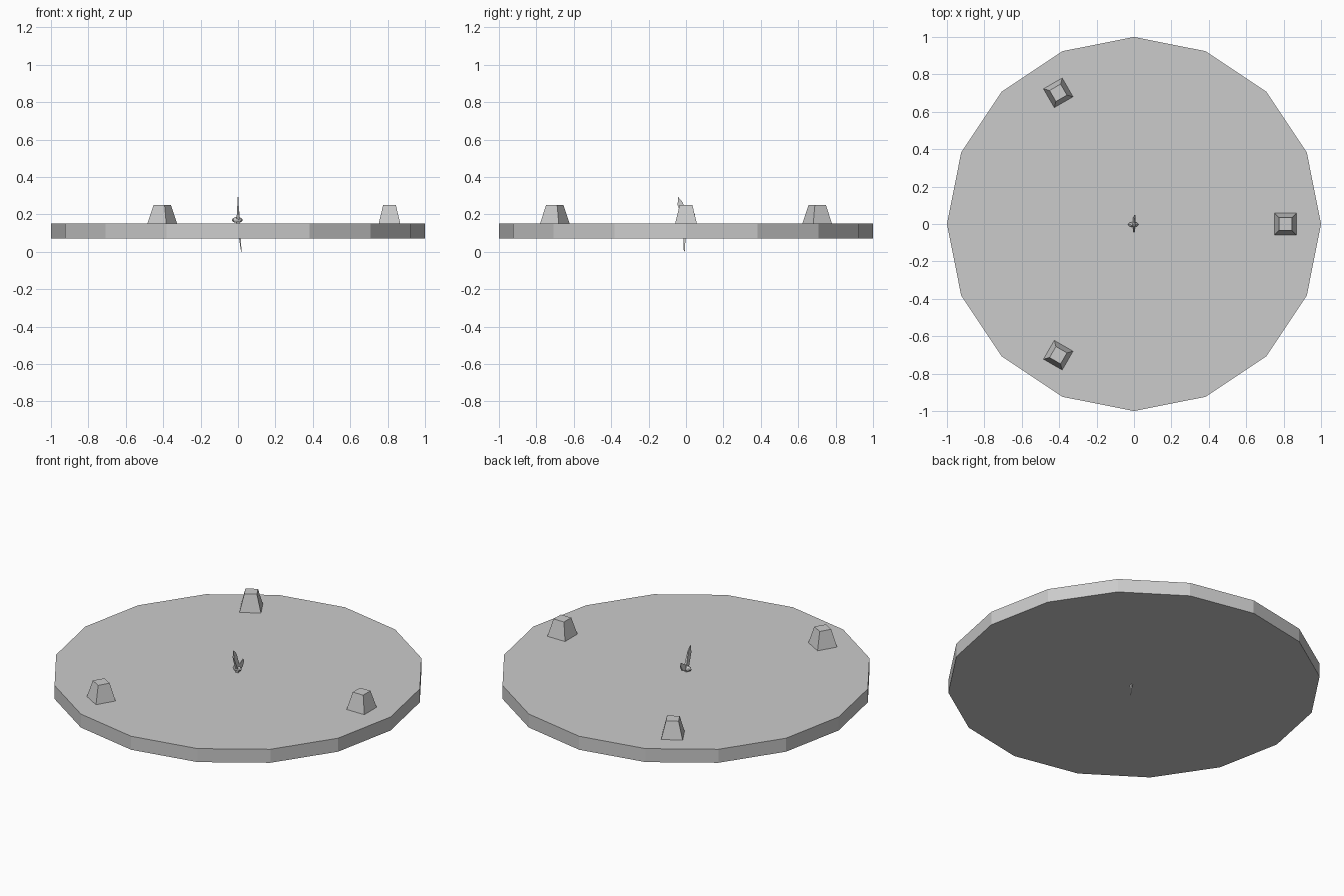
import bpy, bmesh, math
from mathutils import Matrix

if "Cube" in bpy.data.objects:
    bpy.data.objects.remove(bpy.data.objects["Cube"])


def make_object(name, bm):
    bmesh.ops.recalc_face_normals(bm, faces=bm.faces)
    mesh = bpy.data.meshes.new(name)
    bm.to_mesh(mesh)
    bm.free()
    obj = bpy.data.objects.new(name, mesh)
    bpy.context.collection.objects.link(obj)
    return obj


def frustum(name, sides, r1, r2, z0, z1, turn=0.0):
    bm = bmesh.new()
    bmesh.ops.create_cone(bm, cap_ends=True, segments=sides, radius1=r1, radius2=r2,
                          depth=z1 - z0,
                          matrix=Matrix.Translation((0, 0, (z0 + z1) / 2)) @ Matrix.Rotation(turn, 4, 'Z'))
    return make_object(name, bm)


def blade(name, outline, x_root, x_tip, thick):
    # thin plate in the y-z plane; x drifts from the first point to the tip
    bm = bmesh.new()
    z_first = outline[0][1]
    span = max(abs(z - z_first) for _, z in outline)
    sides = []
    for s in (-1, 1):
        ring = []
        for y, z in outline:
            t = abs(z - z_first) / span
            ring.append(bm.verts.new((x_root + (x_tip - x_root) * t + s * thick * (1.2 - t), y, z)))
        sides.append(ring)
        bm.faces.new(ring)
    n = len(outline)
    for i in range(n):
        j = (i + 1) % n
        bm.faces.new((sides[0][i], sides[0][j], sides[1][j], sides[1][i]))
    return make_object(name, bm)


# Sixteen-sided base plate
frustum("disc", 16, 1.0, 1.0, 0.07, 0.15)

# Three tapered square studs near the rim
for i in range(3):
    a = i * math.tau / 3
    stud = frustum(f"stud_{i + 1}", 4, 0.058 * math.sqrt(2), 0.034 * math.sqrt(2),
                   0.15, 0.25, math.pi / 4)
    stud.location = (0.81 * math.cos(a), 0.81 * math.sin(a), 0)
    stud.rotation_euler.z = a

# Small central spinner: flattened hub, three blades
bm = bmesh.new()
bmesh.ops.create_uvsphere(bm, u_segments=8, v_segments=6, radius=1.0,
                          matrix=Matrix.Translation((-0.004, -0.003, 0.17)) @
                          Matrix.Diagonal((0.029, 0.014, 0.016, 1)))
make_object("hub", bm)
blade("upper_blade", [(-0.012, 0.165), (0.012, 0.17), (-0.018, 0.265), (-0.042, 0.293),
                      (-0.045, 0.25)], 0.0, 0.0, 0.007)
blade("rear_blade", [(0.0, 0.155), (0.035, 0.17), (0.048, 0.2), (0.038, 0.215),
                     (0.0, 0.19)], 0.0, 0.006, 0.006)
blade("lower_blade", [(-0.012, 0.16), (0.002, 0.16), (-0.003, 0.07), (-0.006, 0.0),
                      (-0.013, 0.01), (-0.014, 0.07)], 0.0, 0.018, 0.007)
